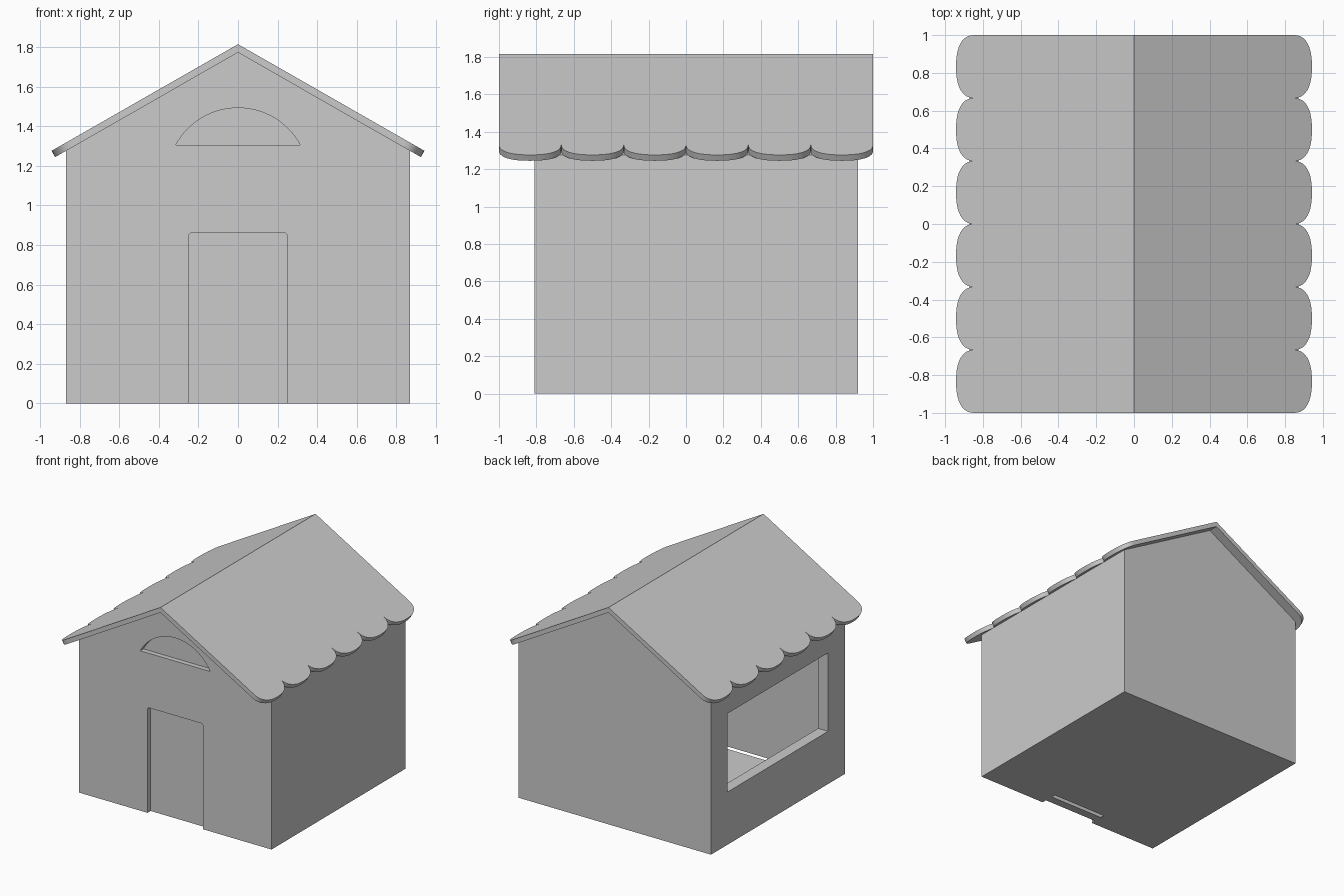
import bpy, bmesh, math

if "Cube" in bpy.data.objects:
    bpy.data.objects.remove(bpy.data.objects["Cube"], do_unlink=True)

SLOPE = math.atan(0.572)      # roof pitch
TAN = math.tan(SLOPE)
RIDGE = 1.815                 # top of the roof
UNDER = 1.773                 # underside of the ridge
HALF = 0.87                   # half width of the walls
FRONT, BACK = -0.81, 0.92
DOOR_FACE, INNER_FRONT = -0.77, -0.70

grey = bpy.data.materials.new("plain_grey")
grey.use_nodes = True
grey.diffuse_color = (0.6, 0.6, 0.6, 1)
grey.node_tree.nodes["Principled BSDF"].inputs["Base Color"].default_value = (0.6, 0.6, 0.6, 1)


def finish(name, bm):
    bmesh.ops.recalc_face_normals(bm, faces=bm.faces)
    mesh = bpy.data.meshes.new(name)
    bm.to_mesh(mesh)
    bm.free()
    mesh.materials.append(grey)
    obj = bpy.data.objects.new(name, mesh)
    bpy.context.collection.objects.link(obj)
    return obj


def prism(name, profile, y0, y1):
    """Extrude an (x, z) profile from y0 to y1."""
    bm = bmesh.new()
    face = bm.faces.new([bm.verts.new((x, y0, z)) for x, z in profile])
    new = bmesh.ops.extrude_face_region(bm, geom=[face])["geom"]
    moved = [v for v in new if isinstance(v, bmesh.types.BMVert)]
    bmesh.ops.translate(bm, vec=(0, y1 - y0, 0), verts=moved)
    return finish(name, bm)


def select_only(obj):
    bpy.ops.object.select_all(action="DESELECT")
    obj.select_set(True)
    bpy.context.view_layer.objects.active = obj


def cut(target, cutter):
    cutter.hide_render = True
    mod = target.modifiers.new("cut", "BOOLEAN")
    mod.operation = "DIFFERENCE"
    mod.solver = "EXACT"
    mod.object = cutter
    select_only(target)
    bpy.ops.object.modifier_apply(modifier=mod.name)
    bpy.data.objects.remove(cutter, do_unlink=True)


def gable(half, bottom, peak):
    eave = peak - half * TAN
    return [(-half, bottom), (half, bottom), (half, eave), (0, peak), (-half, eave)]


def rect(x0, x1, z0, z1):
    return [(x0, z0), (x1, z0), (x1, z1), (x0, z1)]


def door_outline(bottom):
    w, h, r = 0.25, 0.86, 0.01
    return [(-w, bottom), (w, bottom), (w, h - r), (w - r, h), (r - w, h), (-w, h - r)]


# Half-moon outline: a circular segment above the door
chord, rise, sill = 0.315, 0.188, 1.305
radius = (chord ** 2 + rise ** 2) / (2 * rise)
sweep = math.asin(chord / radius)
moon = [(radius * math.sin(sweep * (1 - i / 16)),
         sill + rise - radius + radius * math.cos(sweep * (1 - i / 16))) for i in range(33)]

# Hollow walls with gables
walls = prism("walls", gable(HALF, 0, UNDER), FRONT, BACK)
cut(walls, prism("room_cutter", gable(HALF - 0.09, -0.2, UNDER - 0.08), INNER_FRONT, BACK - 0.11))
cut(walls, prism("door_cutter", door_outline(-0.2), FRONT - 0.1, INNER_FRONT + 0.1))
cut(walls, prism("half_moon_cutter", moon, FRONT - 0.1, DOOR_FACE))
cut(walls, prism("window_cutter", rect(-HALF - 0.1, -HALF + 0.2, 0.43, 1.07), -0.59, 0.71))

# Recessed door panel
prism("door", door_outline(0), DOOR_FACE, INNER_FRONT)

# Thin floor, with a narrow slot behind the door
bm = bmesh.new()
room, slot = HALF - 0.09, -0.665
for x0, x1, y0, y1 in ((-room, room, slot, BACK - 0.11),
                       (-room, -0.25, INNER_FRONT, slot),
                       (0.25, room, INNER_FRONT, slot)):
    bm.faces.new([bm.verts.new((x, y, 0)) for x, y in ((x0, y0), (x1, y0), (x1, y1), (x0, y1))])
bmesh.ops.remove_doubles(bm, verts=bm.verts, dist=0.0001)
finish("floor", bm)

# Roof half with a scalloped eave, mirrored across the ridge
SCALLOPS, STEPS, POWER = 6, 20, 2.4
NOTCH, DEPTH = 0.845, 0.097
outline = [(0, -1), (NOTCH, -1)]
for s in range(SCALLOPS):
    width = 1 / SCALLOPS
    middle = -1 + (2 * s + 1) * width
    for i in range(1, STEPS + 1):
        a = math.pi * i / STEPS
        c = math.cos(a)
        dy = -math.copysign(abs(c) ** (2 / POWER), c) * width
        dx = max(math.sin(a), 0) ** (2 / POWER) * DEPTH if i < STEPS else 0
        outline.append((NOTCH + dx, middle + dy))
outline.append((0, 1))

bm = bmesh.new()
thick = (RIDGE - UNDER) * math.cos(SLOPE)
top, low = [], []
for x, y in outline:
    z = RIDGE - x * TAN
    top.append(bm.verts.new((x, y, z)))
    if x == 0:
        low.append(bm.verts.new((0, y, UNDER)))
    else:
        low.append(bm.verts.new((x - thick * math.sin(SLOPE), y, z - thick * math.cos(SLOPE))))
bm.faces.new(top)
bm.faces.new(low[::-1])
for i in range(len(top) - 1):
    bm.faces.new((top[i + 1], top[i], low[i], low[i + 1]))
roof = finish("roof", bm)
mirror = roof.modifiers.new("mirror", "MIRROR")
mirror.use_axis[0] = True
select_only(roof)
bpy.ops.object.modifier_apply(modifier=mirror.name)
bpy.ops.object.shade_smooth_by_angle(angle=math.radians(28))
